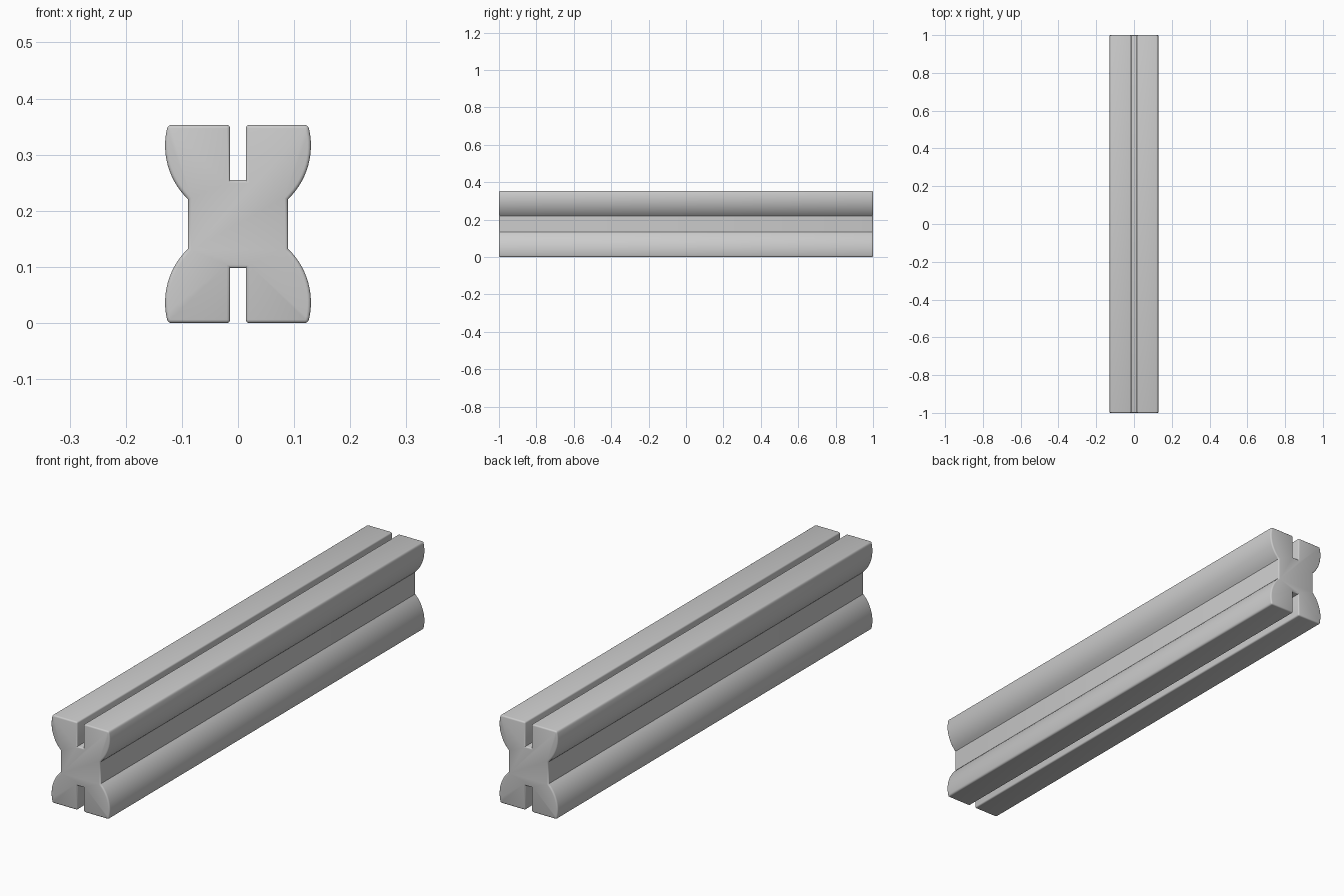
import bpy, bmesh, math

cube = bpy.data.objects.get("Cube")
if cube:
    bpy.data.objects.remove(cube, do_unlink=True)

HEIGHT, LENGTH = 0.353, 2.0
MID = HEIGHT / 2
SLOT, SLOT_DEPTH = 0.014, 0.098
WAIST = 0.089
BEVEL = 0.006


def material(name, colour):
    mat = bpy.data.materials.new(name)
    mat.use_nodes = True
    mat.diffuse_color = colour
    mat.node_tree.nodes["Principled BSDF"].inputs["Base Color"].default_value = colour
    return mat


# Upper right quarter of the section, from the slot floor round to the waist
quarter = [(SLOT, MID - SLOT_DEPTH), (SLOT, MID)]
radius, arc_x, arc_z, steps = 0.133, -0.003, 0.14, 14
start, end = math.asin((MID - arc_z) / radius), -math.acos((WAIST - arc_x) / radius)
for i in range(steps + 1):
    a = start + (end - start) * i / steps
    quarter.append((arc_x + radius * math.cos(a), arc_z + radius * math.sin(a)))

# Mirror the quarter into the closed section
right = quarter + [(x, -z) for x, z in reversed(quarter)]
section = right + [(-x, z) for x, z in reversed(right)]

# Extrude the section along the bar
bm = bmesh.new()
face = bm.faces.new([bm.verts.new((x, -LENGTH / 2, z + MID)) for x, z in section])
result = bmesh.ops.extrude_face_region(bm, geom=[face], use_keep_orig=True)
moved = [v for v in result["geom"] if isinstance(v, bmesh.types.BMVert)]
bmesh.ops.translate(bm, verts=moved, vec=(0, LENGTH, 0))
bmesh.ops.recalc_face_normals(bm, faces=bm.faces)

# Round the outer corners and the rims of both ends
edges = [e for e in bm.edges if e.calc_face_angle_signed() > math.radians(30)]
bmesh.ops.bevel(bm, geom=edges, offset=BEVEL, offset_type='OFFSET', segments=3,
                profile=0.5, affect='EDGES', clamp_overlap=True)

mesh = bpy.data.meshes.new("grooved_bar")
bm.to_mesh(mesh)
bm.free()
bar = bpy.data.objects.new("grooved_bar", mesh)
bpy.context.collection.objects.link(bar)
mesh.materials.append(material("plain_grey", (0.6, 0.6, 0.6, 1)))

bpy.context.view_layer.objects.active = bar
bar.select_set(True)
bpy.ops.object.shade_smooth_by_angle(angle=math.radians(35))
